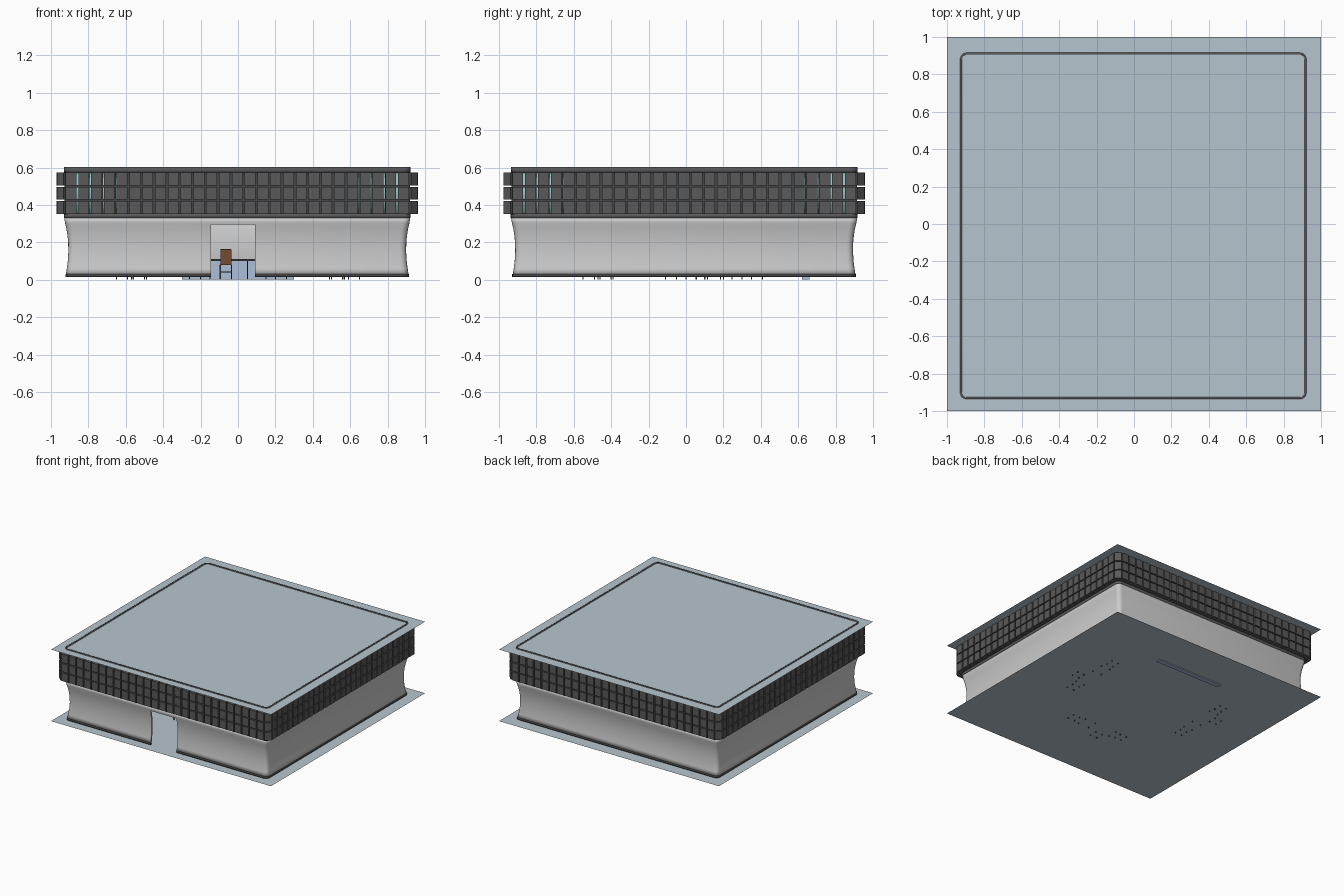
import bpy, bmesh, math
from mathutils import Matrix, Vector

if "Cube" in bpy.data.objects:
    bpy.data.objects.remove(bpy.data.objects["Cube"])

CX, CY = -0.004, -0.01          # building sits slightly off centre
QUARTERS = [Matrix.Rotation(i * math.pi / 2, 4, 'Z') for i in range(4)]


def mat(name, col):
    m = bpy.data.materials.new(name)
    m.diffuse_color = (*col, 1)
    m.use_nodes = True
    m.node_tree.nodes["Principled BSDF"].inputs["Base Color"].default_value = m.diffuse_color
    return m


SLAB = mat("slab_blue", (0.47, 0.56, 0.62))
DARK = mat("dark_panel", (0.10, 0.10, 0.10))
FRAME = mat("dark_frame", (0.06, 0.06, 0.06))
GLASS = mat("teal_glass", (0.30, 0.55, 0.55))
WOOD = mat("brown_wood", (0.17, 0.07, 0.035))
BLUE = mat("counter_blue", (0.42, 0.52, 0.70))


def finish(name, bm, material=None, loc=(0, 0, 0)):
    me = bpy.data.meshes.new(name)
    bmesh.ops.recalc_face_normals(bm, faces=bm.faces)
    bm.to_mesh(me)
    bm.free()
    ob = bpy.data.objects.new(name, me)
    ob.location = loc
    bpy.context.collection.objects.link(ob)
    if material:
        me.materials.append(material)
    return ob


def box(bm, x0, x1, y0, y1, z0, z1, m=Matrix()):
    size = Matrix.Diagonal((x1 - x0, y1 - y0, z1 - z0, 1))
    mid = Matrix.Translation(((x0 + x1) / 2, (y0 + y1) / 2, (z0 + z1) / 2))
    bmesh.ops.create_cube(bm, size=1, matrix=m @ mid @ size)


def square_loft(name, profile, material, radius=0.035, thick=0.012, seg=4):
    """Rounded-square wall shell lofted through (half width, z) points."""
    bm = bmesh.new()
    rings = []
    for h, z in profile:
        ring = []
        for q in range(4):
            for s in range(seg + 1):
                a = (q + s / seg) * math.pi / 2
                c = Vector((h - radius, h - radius, z))
                c = Matrix.Rotation(q * math.pi / 2, 3, 'Z') @ c
                ring.append(bm.verts.new(c + radius * Vector((math.cos(a), math.sin(a), 0))))
        rings.append(ring)
    n = len(rings[0])
    for a, b in zip(rings, rings[1:]):
        for i in range(n):
            bm.faces.new((a[i], a[(i + 1) % n], b[(i + 1) % n], b[i]))
    ob = finish(name, bm, material, (CX, CY, 0))
    sol = ob.modifiers.new("thickness", 'SOLIDIFY')
    sol.thickness = thick
    sol.offset = -1
    return ob


def smooth(ob):
    bpy.ops.object.select_all(action='DESELECT')
    bpy.context.view_layer.objects.active = ob
    ob.select_set(True)
    bpy.ops.object.shade_smooth_by_angle(angle=math.radians(35))


# Floor and roof sheets
for name, z in (("floor_sheet", 0.009), ("roof_sheet", 0.597)):
    bm = bmesh.new()
    bmesh.ops.create_grid(bm, x_segments=1, y_segments=1, size=1)
    finish(name, bm, SLAB, (0, 0, z))

# Concave lower wall, base strip and doorway
lower = square_loft("lower_wall", [(0.916, 0.028), (0.911, 0.06), (0.906, 0.10), (0.903, 0.15),
                                   (0.904, 0.20), (0.908, 0.24), (0.914, 0.275), (0.921, 0.305),
                                   (0.925, 0.332)], None)
base = square_loft("base_strip", [(0.919, 0.015), (0.919, 0.03)], FRAME, thick=0.016)
bm = bmesh.new()
box(bm, -0.145, 0.09, -1.0, -0.8, -0.05, 0.295)
cutter = finish("door_cutter", bm)
cutter.hide_render = True
cutter.hide_viewport = True
cutter.display_type = 'WIRE'
for ob in (lower, base):
    smooth(ob)
    cut = ob.modifiers.new("doorway", 'BOOLEAN')
    cut.object = cutter
    cut.operation = 'DIFFERENCE'
    cut.solver = 'EXACT'

# Upper storey bands, glazing and window frames
smooth(square_loft("lower_band", [(0.927, 0.33), (0.927, 0.353)], DARK, thick=0.03))
smooth(square_loft("parapet_band", [(0.926, 0.572), (0.926, 0.603)], DARK, thick=0.01))
smooth(square_loft("glazing", [(0.905, 0.35), (0.905, 0.575)], GLASS, thick=0.008))
bm = bmesh.new()
for q in QUARTERS:
    pitch = 0.0712
    for i in range(26):
        x = (i - 12.5) * pitch
        box(bm, x - 0.029, x + 0.029, -0.923, -0.905, 0.35, 0.575, q)
    for z in (0.424, 0.5):
        box(bm, -0.91, 0.91, -0.924, -0.9, z - 0.007, z + 0.007, q)
finish("window_frames", bm, FRAME, (CX, CY, 0))

# Projecting facade tiles in three rows, with corner tiles
bm = bmesh.new()
ROWS = ((0.352, 0.420), (0.428, 0.496), (0.504, 0.573))
for q in QUARTERS:
    for z0, z1 in ROWS:
        for i in range(27):
            x = (i - 13) * 0.0684
            box(bm, x - 0.029, x + 0.029, -0.966, -0.922, z0, z1, q)
        corner = q @ Matrix.Translation((0.932, 0.932, 0)) @ Matrix.Rotation(math.pi / 4, 4, 'Z')
        box(bm, -0.02, 0.02, -0.026, 0.026, z0, z1, corner)
finish("facade_tiles", bm, DARK, (CX, CY, 0))


# Furniture inside
def chair(name, x, y, turn):
    m = Matrix.Translation((x, y, 0)) @ Matrix.Rotation(turn, 4, 'Z')
    bm = bmesh.new()
    box(bm, -0.03, 0.03, -0.03, 0.03, 0.078, 0.088, m)
    box(bm, -0.029, 0.029, -0.034, -0.026, 0.086, 0.165, m)
    back = [e for e in bm.edges if abs(e.verts[0].co.z - 0.165) < 1e-4
            and abs(e.verts[1].co.z - 0.165) < 1e-4]
    bmesh.ops.bevel(bm, geom=back, offset=0.003, segments=1, affect='EDGES')
    finish(name + "_seat", bm, WOOD)
    bm = bmesh.new()
    for sx in (-1, 1):
        for sy in (-1, 1):
            box(bm, sx * 0.03 - 0.003, sx * 0.03 + 0.003, sy * 0.03 - 0.003, sy * 0.03 + 0.003, 0, 0.079, m)
        box(bm, sx * 0.03 - 0.002, sx * 0.03 + 0.002, -0.03, 0.03, 0.03, 0.034, m)
    box(bm, -0.03, 0.03, -0.032, -0.028, 0.04, 0.044, m)
    finish(name + "_legs", bm, FRAME)


def table(name, x, y, turn):
    m = Matrix.Translation((x, y, 0)) @ Matrix.Rotation(turn, 4, 'Z')
    bm = bmesh.new()
    box(bm, -0.17, 0.17, -0.05, 0.05, 0.1, 0.11, m)
    for sx in (-0.15, 0.05, 0.15):
        for sy in (-0.04, 0.04):
            box(bm, sx - 0.003, sx + 0.003, sy - 0.003, sy + 0.003, 0, 0.101, m)
    finish(name, bm, FRAME)
    # one chair on the long side, one at each end
    for k, (cx, cy, a) in enumerate(((-0.065, -0.09, 0), (-0.23, 0, -math.pi / 2), (0.23, 0, math.pi / 2))):
        p = m @ Vector((cx, cy, 0))
        chair(f"{name}_chair_{k}", p.x, p.y, turn + a)


table("front_table", 0, -0.43, 0)
table("right_table", 0.53, 0.15, math.pi / 2)
table("left_table", -0.53, 0.15, -math.pi / 2)

# Counter at the back
bm = bmesh.new()
box(bm, -0.3, 0.3, 0.62, 0.66, 0.002, 0.1)
finish("back_counter", bm, BLUE)
bm = bmesh.new()
box(bm, -0.31, 0.31, 0.61, 0.67, 0.1, 0.11)
finish("counter_top", bm, FRAME)
